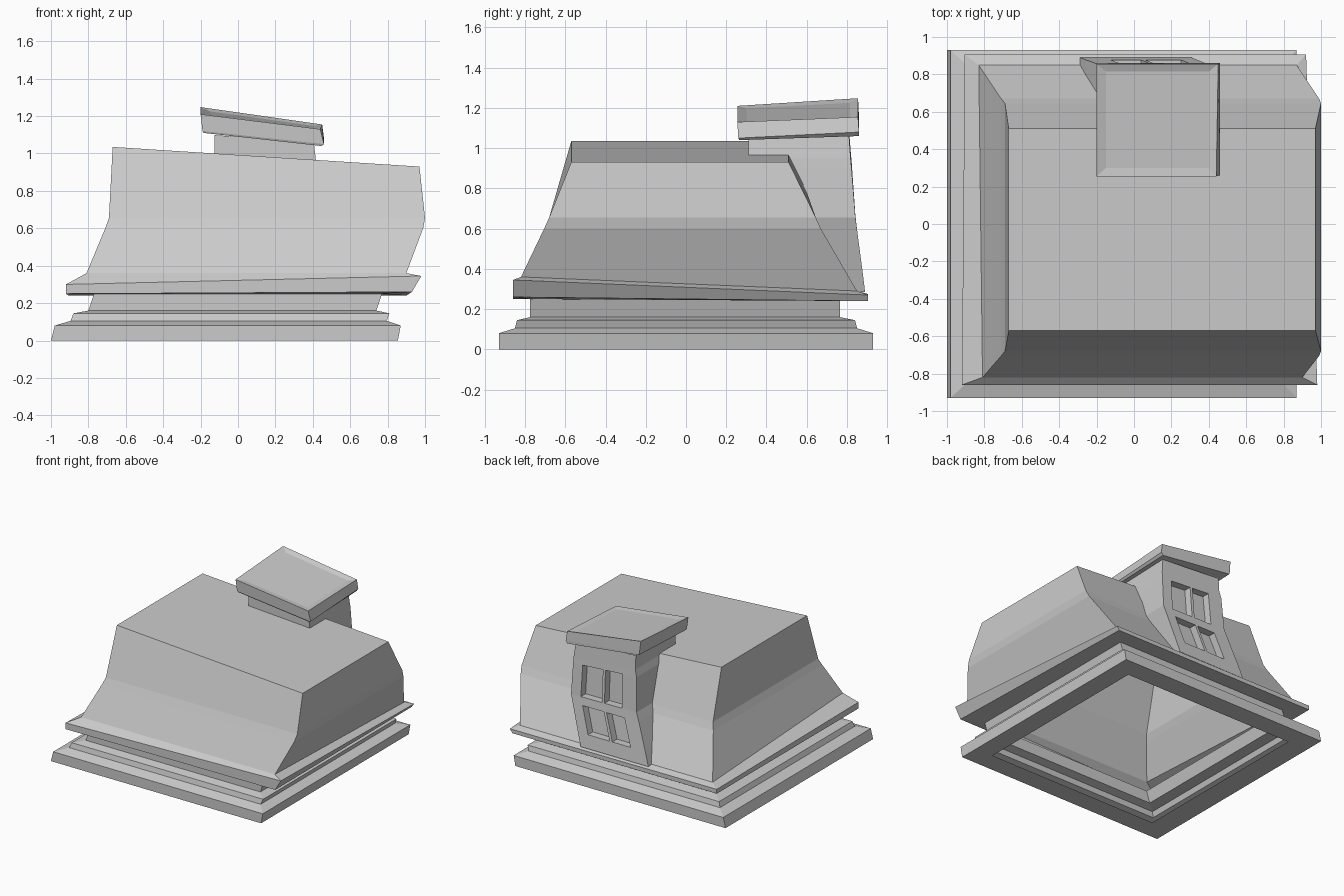
import bpy, bmesh

if "Cube" in bpy.data.objects:
    bpy.data.objects.remove(bpy.data.objects["Cube"])


def finish(name, bm):
    bmesh.ops.remove_doubles(bm, verts=bm.verts, dist=0.0005)
    bmesh.ops.recalc_face_normals(bm, faces=bm.faces)
    me = bpy.data.meshes.new(name)
    bm.to_mesh(me)
    bm.free()
    ob = bpy.data.objects.new(name, me)
    bpy.context.collection.objects.link(ob)
    return ob


def loft(name, rings, cap_start=False, cap_end=False):
    """Skin a stack of closed rings of points."""
    bm = bmesh.new()
    loops = [[bm.verts.new(p) for p in r] for r in rings]
    for a, b in zip(loops, loops[1:]):
        n = len(a)
        for i in range(n):
            j = (i + 1) % n
            bm.faces.new((a[i], a[j], b[j], b[i]))
    if cap_start:
        bm.faces.new(loops[0])
    if cap_end:
        bm.faces.new(loops[-1])
    return finish(name, bm)


def ring(xl, xr, yf, yb, z, dxl=0.0, dxr=0.0):
    """Four corners FL, FR, BR, BL; dxl/dxr shift the back corners."""
    z = z if isinstance(z, tuple) else (z,) * 4
    return [(xl, yf, z[0]), (xr, yf, z[1]), (xr + dxr, yb, z[2]), (xl + dxl, yb, z[3])]


# stepped hollow plinth
loft("stepped_plinth", [
    ring(-0.82, 0.70, -0.77, 0.77, 0.0),
    ring(-1.00, 0.855, -0.93, 0.93, 0.0),
    ring(-0.98, 0.87, -0.93, 0.93, 0.08),
    ring(-0.895, 0.795, -0.85, 0.85, 0.105),
    ring(-0.88, 0.81, -0.84, 0.84, 0.145),
    ring(-0.80, 0.74, -0.775, 0.765, 0.16),
    ring(-0.77, 0.77, -0.775, 0.765, 0.25)])

# eave moulding and flared roof shell
loft("flared_roof", [
    ring(-0.77, 0.77, -0.775, 0.765, 0.25),
    ring(-0.92, 0.93, -0.86, 0.905, (0.25, 0.26, 0.24, 0.24), 0.015, -0.03),
    ring(-0.92, 0.98, -0.86, 0.905, (0.30, 0.345, 0.27, 0.275), 0.015, -0.06),
    ring(-0.81, 0.90, -0.82, 0.85, (0.36, 0.36, 0.29, 0.29), -0.02, -0.03),
    ring(-0.71, 0.99, -0.705, 0.67, 0.60),
    ring(-0.69, 1.00, -0.68, 0.645, 0.655),
    ring(-0.67, 0.97, -0.57, 0.51, (1.035, 0.93, 0.93, 1.035))], cap_end=True)

# dormer rows: z, back y, front y (where it meets the roof), left x, right x
rows = [(0.285, 0.89, 0.84, -0.29, 0.307),
        (0.39, 0.877, 0.78, -0.255, 0.34),
        (0.595, 0.85, 0.66, -0.18, 0.405),
        (0.66, 0.842, 0.63, -0.153, 0.425),
        (0.915, 0.823, 0.52, -0.14, 0.42),
        (0.97, 0.818, 0.48, -0.125, 0.418),
        (1.08, 0.81, 0.31, -0.125, 0.405)]
cuts = [0, 0.22, 0.49, 0.53, 0.85, 1]


def dormer_point(r, u, y):
    z, _, _, xl, xr = rows[r]
    tilt = 0.036 * min(1, max(0, (z - 0.6) / 0.3))
    return (xl + (xr - xl) * u, y, z - tilt * (u - 0.5))


bm = bmesh.new()


def quad(*pts):
    bm.faces.new([bm.verts.new(p) for p in pts])


# dormer window wall with four recessed panes
for r in range(6):
    y0, y1 = rows[r][1], rows[r + 1][1]
    for c in range(5):
        u0, u1 = cuts[c], cuts[c + 1]
        q = [dormer_point(r, u0, y0), dormer_point(r, u1, y0),
             dormer_point(r + 1, u1, y1), dormer_point(r + 1, u0, y1)]
        if r in (1, 3) and c in (1, 3):
            p = [(x, y - 0.06, z) for x, y, z in q]
            quad(*p)
            for i in range(4):
                j = (i + 1) % 4
                quad(q[i], q[j], p[j], p[i])
        else:
            quad(*q)
# dormer side walls
for u in (0, 1):
    for r in range(6):
        f0, f1 = rows[r][2], rows[r + 1][2]
        if r == 5:
            f0 = f1
        quad(dormer_point(r, u, rows[r][1]), dormer_point(r + 1, u, rows[r + 1][1]),
             dormer_point(r + 1, u, f1), dormer_point(r, u, f0))
# dormer front wall above the roof
quad(dormer_point(5, 0, 0.31), dormer_point(5, 1, 0.31),
     dormer_point(6, 1, 0.31), dormer_point(6, 0, 0.31))
finish("dormer_body", bm)

# tilted dormer cap with a slightly dished top
loft("dormer_cap", [
    ring(-0.185, 0.445, 0.265, 0.86, (1.11, 1.04, 1.06, 1.135)),
    ring(-0.19, 0.46, 0.26, 0.86, (1.12, 1.05, 1.08, 1.15)),
    ring(-0.20, 0.44, 0.255, 0.855, (1.21, 1.13, 1.155, 1.248), 0, 0.01),
    ring(-0.15, 0.40, 0.30, 0.815, (1.198, 1.13, 1.148, 1.225))],
    cap_start=True, cap_end=True)
